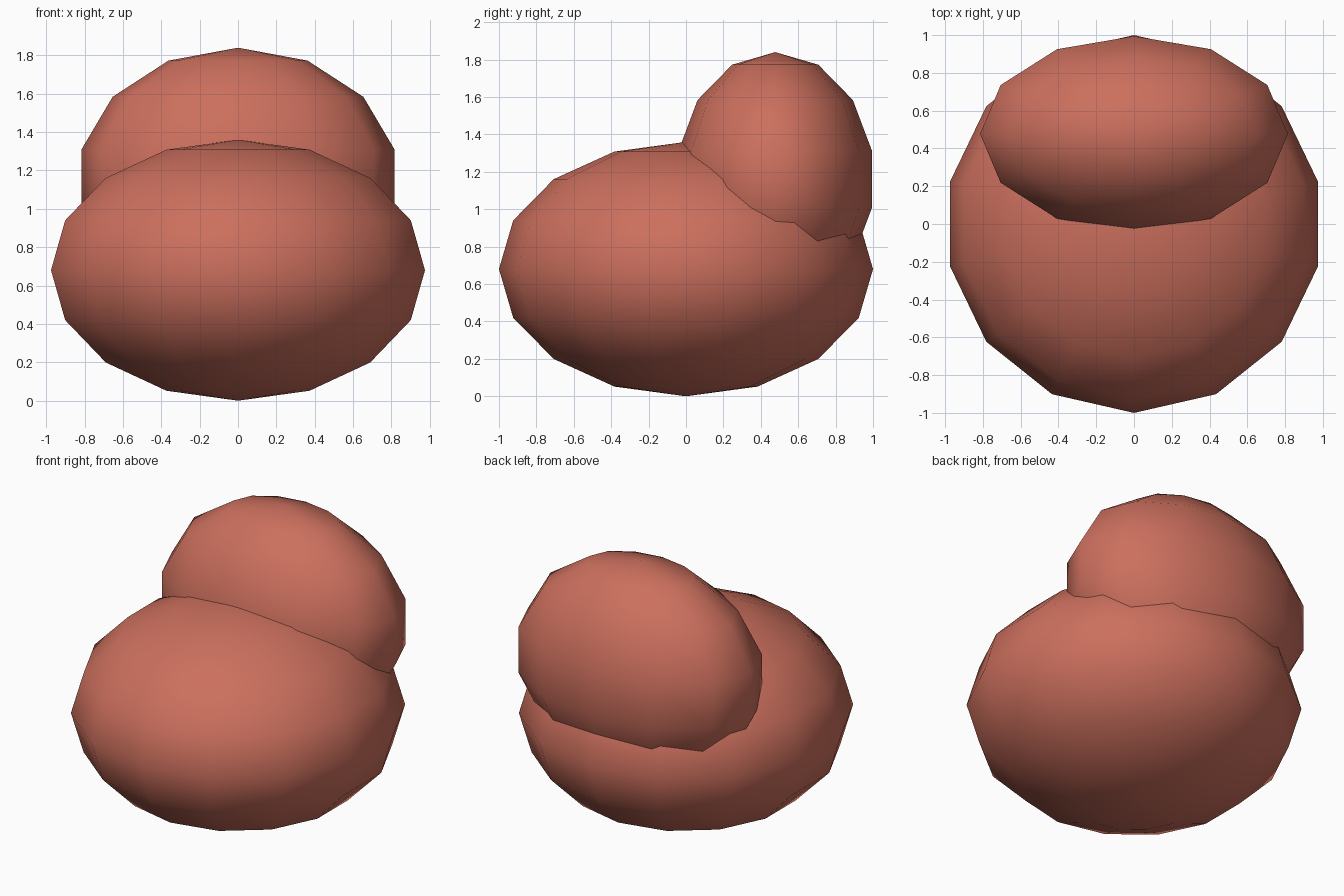
import bpy

if "Cube" in bpy.data.objects:
    bpy.data.objects.remove(bpy.data.objects["Cube"])

# One fabric colour for the whole chair
fabric = bpy.data.materials.new("terracotta fabric")
fabric.diffuse_color = (0.60, 0.16, 0.11, 1)
fabric.use_nodes = True
fabric.node_tree.nodes["Principled BSDF"].inputs["Base Color"].default_value = fabric.diffuse_color


def cushion(name, segments, rings, centre, radii):
    bpy.ops.mesh.primitive_uv_sphere_add(segments=segments, ring_count=rings, radius=1, location=centre)
    ob = bpy.context.object
    ob.name = name
    ob.scale = radii
    bpy.ops.object.transform_apply(location=False, rotation=False, scale=True)
    ob.data.materials.append(fabric)
    bpy.ops.object.shade_smooth()
    return ob


# Wide squashed seat bag
cushion("seat_cushion", 14, 8, (0, 0, 0.68), (1.0, 1.0, 0.68))
# Taller, thinner backrest sunk into its rear
cushion("back_cushion", 12, 7, (0, 0.477, 1.16), (0.836, 0.531, 0.68))
